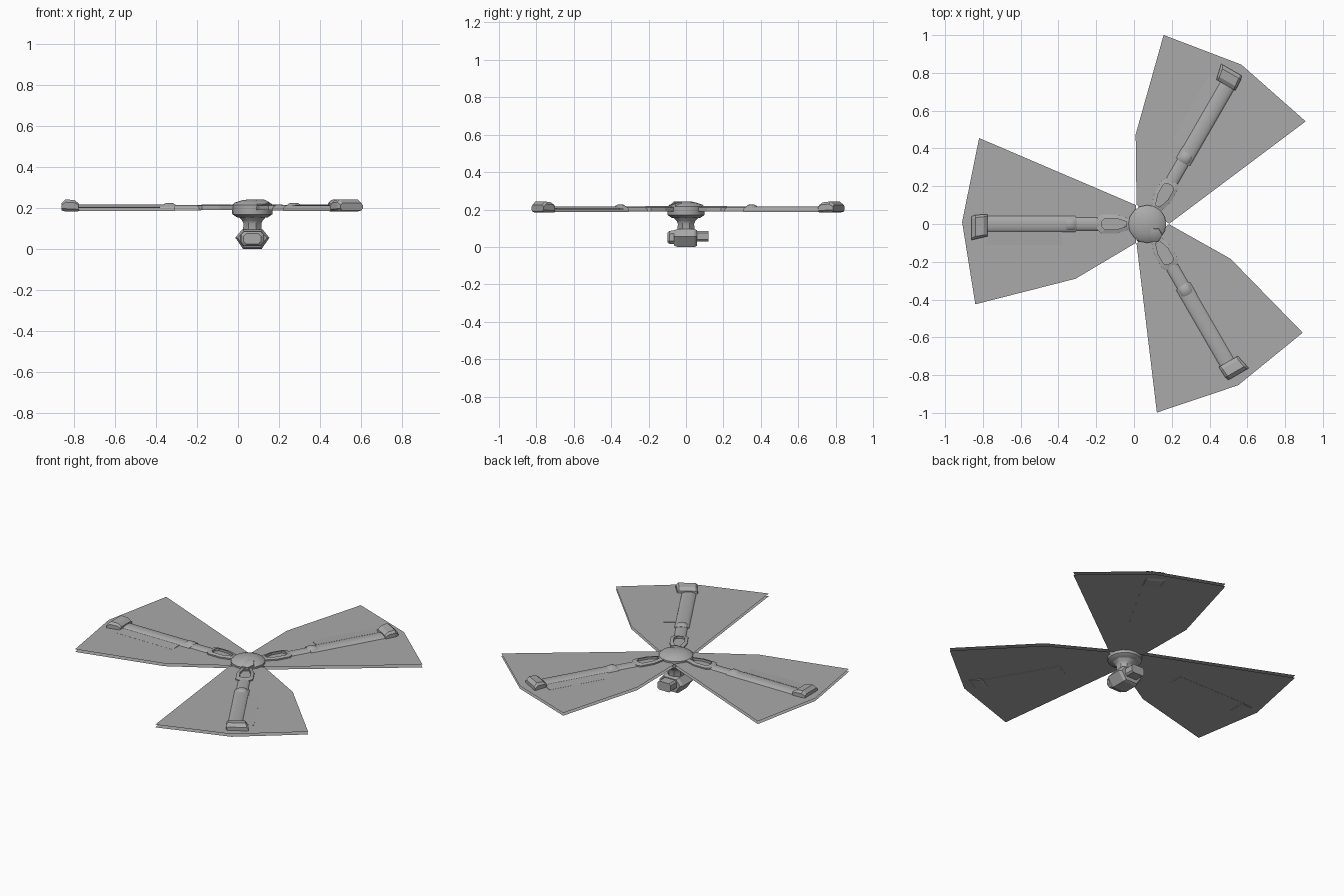
import bpy, bmesh
from math import cos, sin, pi, radians
from mathutils import Matrix, Vector

if "Cube" in bpy.data.objects:
    bpy.data.objects.remove(bpy.data.objects["Cube"], do_unlink=True)


def make_material(name, value):
    mat = bpy.data.materials.new(name)
    mat.use_nodes = True
    color = (value, value, value, 1)
    mat.diffuse_color = color
    mat.node_tree.nodes["Principled BSDF"].inputs["Base Color"].default_value = color
    return mat


GREY = make_material("matte grey", 0.4)
HUB = Vector((0.07, 0, 0))


def loft(name, sections, matrix=None, closed=False, smooth=True):
    """Skin a list of equal-length rings; capped unless closed on itself."""
    bm = bmesh.new()
    rings = [[bm.verts.new(p) for p in s] for s in sections]
    n = len(rings[0])
    pairs = list(zip(rings, rings[1:]))
    if closed:
        pairs.append((rings[-1], rings[0]))
    for a, b in pairs:
        for i in range(n):
            j = (i + 1) % n
            bm.faces.new((a[i], a[j], b[j], b[i]))
    if not closed:
        bm.faces.new(rings[0])
        bm.faces.new(rings[-1])
    bmesh.ops.recalc_face_normals(bm, faces=bm.faces)
    return finish(name, bm, matrix, smooth)


def finish(name, bm, matrix=None, smooth=False):
    mesh = bpy.data.meshes.new(name)
    bm.to_mesh(mesh)
    bm.free()
    mesh.materials.append(GREY)
    obj = bpy.data.objects.new(name, mesh)
    bpy.context.collection.objects.link(obj)
    if matrix:
        obj.matrix_world = matrix
    if smooth:
        bpy.ops.object.select_all(action='DESELECT')
        obj.select_set(True)
        bpy.context.view_layer.objects.active = obj
        bpy.ops.object.shade_smooth_by_angle(angle=radians(35))
    return obj


def lathe(name, profile, sides, matrix):
    return loft(name, [[(r * cos(2 * pi * i / sides), r * sin(2 * pi * i / sides), z)
                        for i in range(sides)] for r, z in profile], matrix)


def along_u(name, stations, matrix, smooth=True):
    """Loft (v, z) profiles placed at distances u along an arm."""
    return loft(name, [[(u, v, z) for v, z in prof] for u, prof in stations], matrix, smooth=smooth)


def rounded(half, low, high):
    """Flat-bottomed cross-section with a rounded top."""
    mid = low + (high - low) * 0.4
    top = [(half * cos(pi * i / 8), mid + (high - mid) * sin(pi * i / 8)) for i in range(9)]
    return [(half, low)] + top + [(-half, low)]


def block(left, right, low, high, c):
    """Rectangular section with chamfered corners."""
    return [(left + c, low), (right - c, low), (right, low + c), (right, high - c),
            (right - c, high), (left + c, high), (left, high - c), (left, low + c)]


def mirrored(points):
    return points + [(u, -v) for u, v in reversed(points)]


# Three arms, each with a pair of thin blade sheets
blade = [(0.06, -0.10), (0.89, -0.455), (0.98, -0.01), (0.91, 0.425), (0.38, 0.29), (0.06, 0.10)]
link_outer = mirrored([(0.08, 0.025), (0.16, 0.05), (0.245, 0.05), (0.265, 0.03)])
link_inner = mirrored([(0.11, 0.012), (0.165, 0.03), (0.225, 0.03), (0.24, 0.015)])

for tag, angle in (("right", 180), ("back", 60), ("front", -60)):
    place = Matrix.Translation(HUB) @ Matrix.Rotation(radians(angle), 4, 'Z')

    for layer, z in (("lower", 0.187), ("upper", 0.204)):
        bm = bmesh.new()
        face = bm.faces.new([bm.verts.new((u, v, z)) for u, v in blade])
        if layer == "lower":
            face.normal_flip()
        finish(f"{tag}_blade_{layer}", bm, place)

    # Open link next to the hub
    loft(f"{tag}_arm_link",
         [[(u, v, z) for u, v in ring] for ring, z in
          ((link_outer, 0.19), (link_outer, 0.212), (link_inner, 0.218), (link_inner, 0.19))],
         place, closed=True, smooth=False)

    # Slim inner spar, raised band, main spar
    along_u(f"{tag}_arm_root", [(0.06, rounded(0.02, 0.19, 0.212)), (0.12, rounded(0.02, 0.19, 0.209))], place)
    along_u(f"{tag}_inner_spar", [(u, rounded(0.036, 0.188, 0.215)) for u in (0.25, 0.39)], place)
    along_u(f"{tag}_band", [(0.375, rounded(0.034, 0.19, 0.216)), (0.39, rounded(0.034, 0.19, 0.226)),
                            (0.42, rounded(0.034, 0.19, 0.226)), (0.435, rounded(0.034, 0.19, 0.216))], place)
    along_u(f"{tag}_main_spar", [(u, rounded(0.045, 0.186, 0.217)) for u in (0.38, 0.87)], place)

    # Shallow fairing on the trailing side of the spar
    fairing = [(0.04, 0.2), (0.04, 0.208), (0.11, 0.2045), (0.11, 0.2)]
    along_u(f"{tag}_fairing", [(0.45, fairing), (0.85, fairing)], place)

    # Tip cap
    along_u(f"{tag}_tip_cap", [(0.845, block(-0.05, 0.065, 0.185, 0.222, 0.008)),
                               (0.865, block(-0.05, 0.07, 0.183, 0.238, 0.012)),
                               (0.91, block(-0.048, 0.08, 0.183, 0.243, 0.014)),
                               (0.93, block(-0.04, 0.085, 0.188, 0.225, 0.01))], place, smooth=False)

# Hub dome, neck and collar
at_hub = Matrix.Translation(HUB)
lathe("hub_dome", [(0.075, 0.155), (0.098, 0.17), (0.1, 0.215), (0.085, 0.227), (0.05, 0.238), (0.015, 0.243)],
      16, at_hub)
lathe("neck", [(0.05, 0.08), (0.047, 0.125), (0.055, 0.14), (0.08, 0.165)], 8,
      at_hub @ Matrix.Rotation(pi / 8, 4, 'Z'))

# Small tilted facet on the dome
lathe("dome_button", [(0.04, -0.01), (0.04, 0.002), (0.03, 0.006)], 6,
      Matrix.Translation((0.11, -0.058, 0.228)) @ Matrix.Rotation(radians(18), 4, 'X'))

# Pod below the hub: six-sided body, front nose and rear block
hexagon = [(-0.045, -0.048), (0.045, -0.048), (0.083, 0.008), (0.05, 0.048), (-0.05, 0.048), (-0.083, 0.008)]


def along_y(name, stations):
    loft(name, [[(x, y, z) for x, z in prof] for y, prof in stations],
         Matrix.Translation((0.07, 0, 0.048)), smooth=False)


along_y("pod_body", [(y, [(x * s, z * s) for x, z in hexagon])
                     for y, s in ((-0.065, 0.85), (-0.045, 1), (0.045, 1), (0.06, 0.85))])
along_y("pod_nose", [(-0.1, block(-0.042, 0.042, -0.022, 0.028, 0.012)),
                     (-0.088, block(-0.056, 0.056, -0.032, 0.038, 0.016)),
                     (-0.05, block(-0.058, 0.058, -0.034, 0.04, 0.016))])
along_y("pod_rear_block", [(y, block(-0.045, 0.045, -0.018, 0.036, 0.01)) for y in (0.05, 0.12)])
